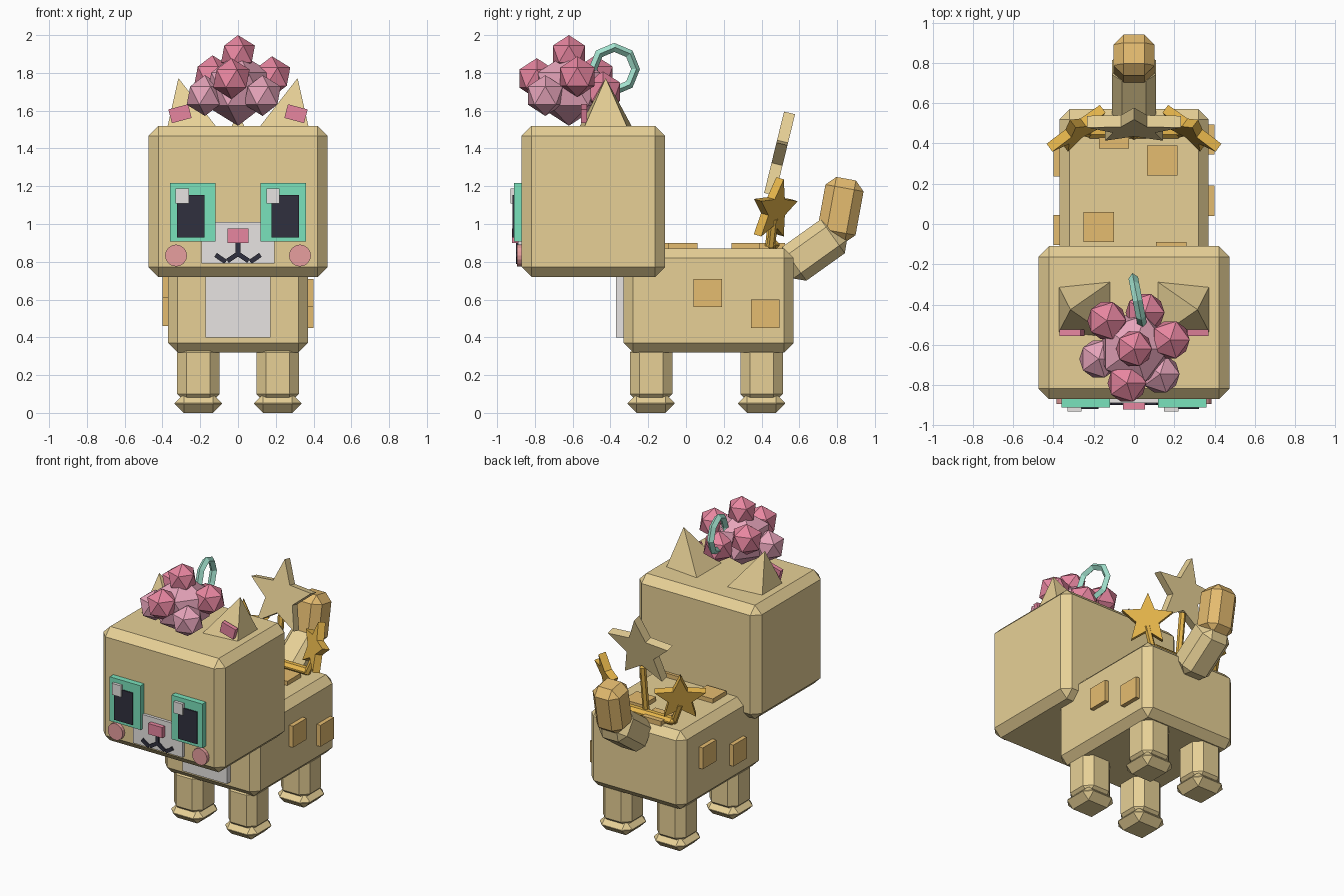
import bpy, bmesh, math
from mathutils import Matrix, Euler

if "Cube" in bpy.data.objects:
    bpy.data.objects.remove(bpy.data.objects["Cube"], do_unlink=True)


def paint(name, *rgb):
    """Flat material from 0-255 sRGB values."""
    lin = [((c / 255 + 0.055) / 1.055) ** 2.4 for c in rgb] + [1]
    m = bpy.data.materials.new(name)
    m.use_nodes = True
    m.diffuse_color = lin
    m.node_tree.nodes["Principled BSDF"].inputs["Base Color"].default_value = lin
    return m


CREAM = paint("cream fur", 235, 212, 153)
CARAMEL = paint("caramel fur", 229, 188, 112)
WHITE = paint("soft white", 235, 232, 230)
TEAL = paint("teal", 122, 226, 188)
DARK = paint("dark navy", 48, 48, 62)
PINK = paint("berry pink", 238, 138, 165)
CHEEK = paint("blush pink", 240, 165, 165)
MAUVE = paint("light mauve pink", 230, 164, 186)
GOLD = paint("gold", 238, 188, 78)
MINT = paint("mint", 165, 230, 210)


def add(name, bm, mat, loc=(0, 0, 0), rot=(0, 0, 0)):
    me = bpy.data.meshes.new(name)
    bmesh.ops.recalc_face_normals(bm, faces=bm.faces)
    bm.to_mesh(me)
    bm.free()
    me.materials.append(mat)
    ob = bpy.data.objects.new(name, me)
    ob.location, ob.rotation_euler = loc, rot
    bpy.context.collection.objects.link(ob)
    return ob


def box(name, mat, loc, size, bevel=0, rot=(0, 0, 0)):
    bm = bmesh.new()
    bmesh.ops.create_cube(bm, size=1, matrix=Matrix.Diagonal((*size, 1)))
    if bevel:
        bmesh.ops.bevel(bm, geom=bm.edges[:], offset=bevel, segments=1,
                        affect='EDGES', profile=0.5)
    return add(name, bm, mat, loc, rot)


def cone(name, mat, loc, r1, r2, depth, sides, rot=(0, 0, 0), spin=0):
    """Prism or cone whose base sits on loc."""
    bm = bmesh.new()
    m = Matrix.Translation((0, 0, depth / 2)) @ Matrix.Rotation(spin, 4, 'Z')
    bmesh.ops.create_cone(bm, cap_ends=True, segments=sides, radius1=r1,
                          radius2=r2, depth=depth, matrix=m)
    return add(name, bm, mat, loc, rot)


def ball(name, mat, loc, r):
    bm = bmesh.new()
    bmesh.ops.create_icosphere(bm, subdivisions=1, radius=r)
    return add(name, bm, mat, loc)


def star(name, mat, loc, r, thick, rot):
    """Five-pointed plate standing upright, facing along y."""
    bm = bmesh.new()
    ring = []
    for i in range(10):
        a, rad = math.pi * i / 5, r if i % 2 == 0 else r * 0.45
        ring.append(bm.verts.new((rad * math.sin(a), -thick / 2, rad * math.cos(a))))
    face = bm.faces.new(ring)
    out = bmesh.ops.extrude_face_region(bm, geom=[face])
    moved = [v for v in out["geom"] if isinstance(v, bmesh.types.BMVert)]
    bmesh.ops.translate(bm, verts=moved, vec=(0, thick, 0))
    if face.is_valid is False or len(bm.faces) < 12:
        bm.faces.new(ring)
    return add(name, bm, mat, loc, rot)


# Body and head
box("body", CREAM, (0, 0.12, 0.595), (0.74, 0.9, 0.55), 0.05)
box("head", CREAM, (0, -0.49, 1.12), (0.95, 0.76, 0.8), 0.053)
box("chest", WHITE, (0, -0.345, 0.565), (0.345, 0.05, 0.33))

# Legs and paws
for s, side in ((1, "left"), (-1, "right")):
    for y, end in ((-0.185, "front"), (0.4, "rear")):
        box(f"{end}_{side}_leg", CREAM, (s * 0.21, y, 0.21), (0.225, 0.225, 0.32), 0.05)
        box(f"{end}_{side}_paw", CREAM, (s * 0.21, y, 0.05), (0.25, 0.25, 0.1), 0.048)

# Tail
box("tail_base", CREAM, (0, 0.675, 0.862), (0.22, 0.22, 0.35), 0.05, (-0.95, 0, 0))
box("tail_tip", CARAMEL, (0, 0.818, 1.075), (0.205, 0.205, 0.335), 0.05, (-0.18, 0, 0))

# Fur patches on the sides and back
for i, (s, y, z) in enumerate(((1, 0.115, 0.635), (1, 0.42, 0.525),
                               (-1, 0.31, 0.645), (-1, -0.03, 0.535))):
    box(f"side_patch_{i}", CARAMEL, (s * 0.38, y, z), (0.04, 0.15, 0.15))
for i, (x, y) in enumerate(((0.14, 0.315), (-0.175, -0.015), (-0.1, 0.45), (0.185, -0.165))):
    box(f"back_patch_{i}", CARAMEL, (x, y, 0.88), (0.15, 0.15, 0.04))

# Face
box("muzzle", WHITE, (0, -0.875, 0.9), (0.385, 0.03, 0.22))
box("nose", PINK, (0, -0.895, 0.938), (0.11, 0.05, 0.075))
box("mouth_line", DARK, (0, -0.89, 0.87), (0.025, 0.02, 0.08))
for s, side in ((1, "left"), (-1, "right")):
    box(f"{side}_eye", TEAL, (s * 0.24, -0.885, 1.063), (0.24, 0.05, 0.31))
    box(f"{side}_pupil", DARK, (s * 0.25, -0.905, 1.042), (0.145, 0.026, 0.225))
    box(f"{side}_eye_shine", WHITE, (s * 0.24 - 0.055, -0.912, 1.148), (0.07, 0.036, 0.08))
    box(f"{side}_mouth_inner", DARK, (s * 0.03, -0.89, 0.822), (0.062, 0.02, 0.025),
        0, (0, s * 0.6, 0))
    box(f"{side}_mouth_outer", DARK, (s * 0.092, -0.89, 0.818), (0.065, 0.02, 0.025),
        0, (0, s * -0.6, 0))
    cone(f"{side}_cheek", CHEEK, (s * 0.328, -0.855, 0.833), 0.058, 0.058, 0.04, 16,
         (math.pi / 2, 0, 0))
    # Ears
    cone(f"{side}_ear", CREAM, (s * 0.25, -0.425, 1.48), 0.2, 0, 0.3, 4,
         (0, s * 0.22, 0), math.pi / 4)
    box(f"{side}_inner_ear", PINK, (s * 0.307, -0.54, 1.584), (0.108, 0.03, 0.075),
        0, (0, s * 0.26, 0))

# Berry cluster on the head
ball("berry_core", MAUVE, (0, -0.62, 1.715), 0.195)
berries = ((0, -0.62, 1.9, PINK), (-0.035, -0.79, 1.77, PINK), (0.18, -0.575, 1.78, PINK),
           (-0.135, -0.48, 1.785, PINK), (0.13, -0.745, 1.68, MAUVE),
           (-0.175, -0.67, 1.68, MAUVE), (0.055, -0.44, 1.7, PINK))
for i, (x, y, z, mat) in enumerate(berries):
    ball(f"berry_{i}", mat, (x, y, z), 0.108 if i else 0.1)

# Stem ring
bpy.ops.mesh.primitive_torus_add(major_segments=8, minor_segments=4,
                                 major_radius=0.115, minor_radius=0.024,
                                 location=(0.018, -0.38, 1.82),
                                 rotation=(0, math.pi / 2, 0.19))
ring = bpy.context.object
ring.name = "stem_ring"
ring.data.materials.append(MINT)

# Star ornament on the back
box("star_base", GOLD, (0, 0.46, 0.89), (0.48, 0.07, 0.05), 0.02)
cone("middle_star_stick", GOLD, (0, 0.44, 0.88), 0.022, 0.022, 0.34, 6, (-0.12, 0, 0))
star("middle_star", CREAM, (0, 0.49, 1.35), 0.245, 0.06, (-0.24, 0, 0))
for s, side in ((1, "left"), (-1, "right")):
    cone(f"{side}_star_stick", GOLD, (s * 0.22, 0.45, 0.88), 0.022, 0.022, 0.16, 6,
         (-0.1, s * 0.4, 0))
    star(f"{side}_star", GOLD, (s * 0.28, 0.465, 1.075), 0.172, 0.05, (-0.24, 0, s * -0.63))
